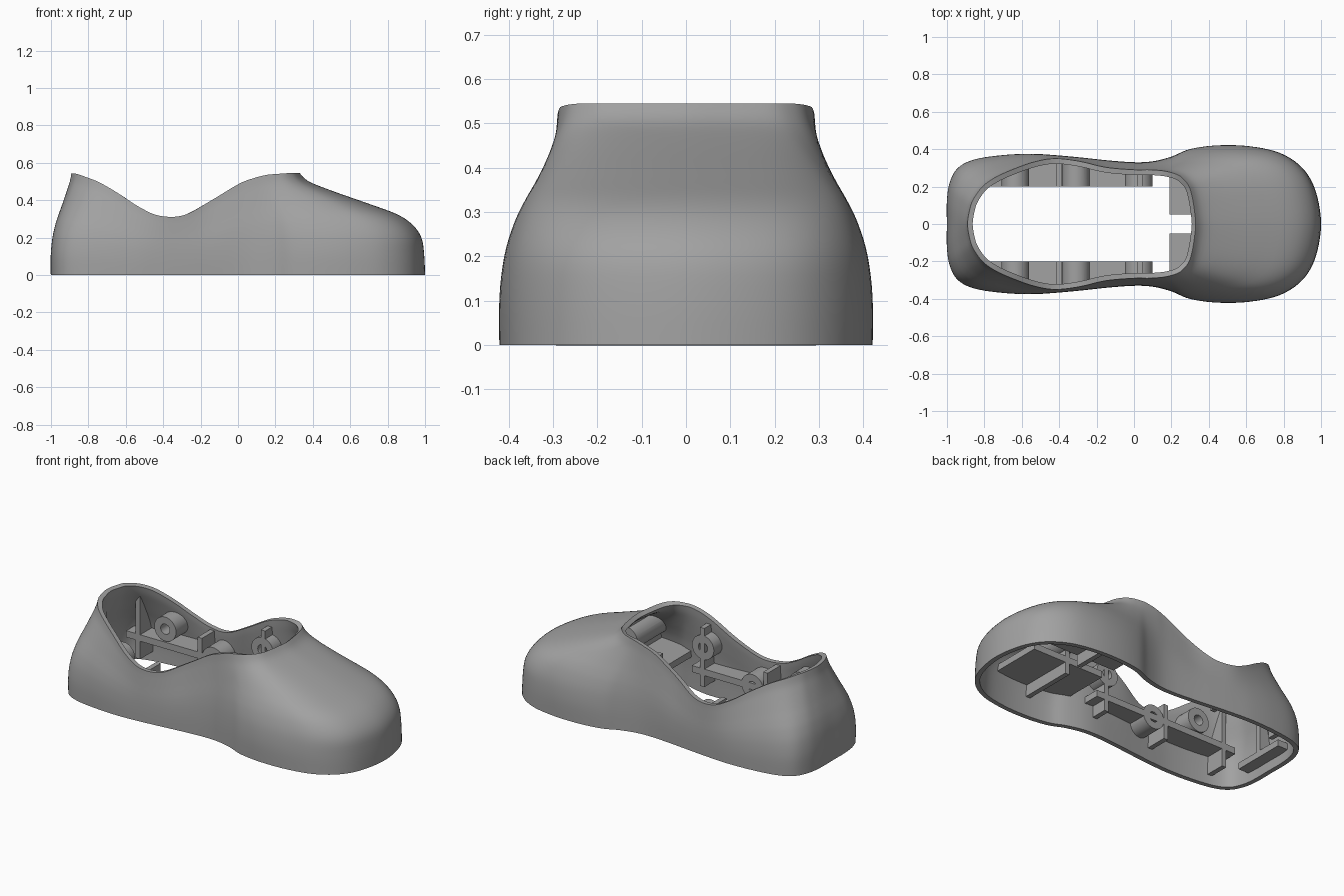
import bpy, bmesh
from mathutils import Vector, Matrix

cube = bpy.data.objects.get("Cube")
if cube:
    bpy.data.objects.remove(cube)

grey = bpy.data.materials.new("mid_grey")
grey.use_nodes = True
grey.diffuse_color = (0.36, 0.36, 0.36, 1)
grey.node_tree.nodes["Principled BSDF"].inputs["Base Color"].default_value = (0.36, 0.36, 0.36, 1)

# Half outline, heel to toe: sole x, sole y, rim x, rim y, rim z
OUTLINE = [
    (-1, 0, -.89, 0, .545), (-1, .12, -.88, .07, .543), (-.985, .22, -.86, .13, .54),
    (-.94, .3, -.81, .2, .523), (-.85, .345, -.74, .25, .495), (-.7, .368, -.64, .295, .437),
    (-.55, .375, -.53, .333, .365), (-.42, .368, -.42, .35, .317), (-.28, .355, -.29, .335, .32),
    (-.14, .34, -.15, .303, .395), (0, .33, 0, .29, .485), (.1, .335, .08, .29, .517),
    (.2, .36, .15, .285, .535), (.3, .4, .2, .275, .54), (.45, .42, .24, .26, .543),
    (.62, .415, .27, .235, .545), (.78, .38, .295, .2, .545), (.9, .3, .31, .15, .545),
    (.97, .18, .322, .08, .545), (1, 0, .33, 0, .545)]
# Wall profile: height fraction, inward fraction at the sides, inward fraction at the toe
PROFILE = [(0, 0, 0), (.2, 0, .007), (.37, .08, .03), (.5, .22, .105), (.6, .38, .23),
           (.7, .56, .45), (.83, .78, .75), (.92, .92, .93), (1, 1, 1)]


def spline(points, steps, mirror_ends=False):
    """Smooth curve through the points; mirrored ends keep it smooth across y = 0."""
    flip = lambda p: tuple(-c if k in (1, 3) else c for k, c in enumerate(p))
    first = flip(points[1]) if mirror_ends else points[0]
    last = flip(points[-2]) if mirror_ends else points[-1]
    pts = [first] + list(points) + [last]
    out = []
    for a, b, c, d in zip(pts, pts[1:], pts[2:], pts[3:]):
        for s in range(steps):
            t = s / steps
            out.append(tuple(q + t / 2 * (r - p + t * (2 * p - 5 * q + 4 * r - e + t * (3 * (q - r) + e - p)))
                             for p, q, r, e in zip(a, b, c, d)))
    return out + [tuple(points[-1])]


def finish(bm, name):
    mesh = bpy.data.meshes.new(name)
    bm.to_mesh(mesh)
    bm.free()
    mesh.materials.append(grey)
    obj = bpy.data.objects.new(name, mesh)
    bpy.context.collection.objects.link(obj)
    return obj


def activate(obj):
    bpy.ops.object.select_all(action='DESELECT')
    obj.select_set(True)
    bpy.context.view_layer.objects.active = obj


def loft(name, inset=0):
    """Wall from sole outline to ankle rim; an inset makes a closed solid inside it."""
    half = spline(OUTLINE, 5, True)
    ring = half + [(p[0], -p[1], p[2], -p[3], p[4]) for p in half[-2:0:-1]]
    bm = bmesh.new()
    rows = []
    for v, side, toe in spline(PROFILE, 4):
        row = []
        for bx, by, rx, ry, rz in ring:
            w = min(max((bx - .3) / .65, 0), 1)
            w = w * w * (3 - 2 * w)
            u = side + (toe - side) * w
            row.append(bm.verts.new((bx + (rx - bx) * u, by + (ry - by) * u, rz * v)))
        rows.append(row)
    n = len(ring)
    for low, high in zip(rows, rows[1:]):
        for i in range(n):
            j = (i + 1) % n
            bm.faces.new((low[i], high[i], high[j], low[j]))
    if inset:
        bm.normal_update()
        for vert in bm.verts:
            vert.co -= vert.normal * inset
        for row in (rows[0], rows[-1]):
            for i in range(n // 2):
                loop = [row[i], row[i + 1], row[n - i - 1], row[(n - i) % n]]
                bm.faces.new(list(dict.fromkeys(loop)))
        bmesh.ops.recalc_face_normals(bm, faces=bm.faces)
    return finish(bm, name)


# Outer shell with an even wall
shell = loft("shoe_shell")
wall = shell.modifiers.new("wall", 'SOLIDIFY')
wall.thickness = .028
wall.offset = -1
activate(shell)
bpy.ops.object.modifier_apply(modifier="wall")
bpy.ops.object.shade_smooth_by_angle(angle=.7)

# Solid that trims the inner parts to the wall
core = loft("trim_core", .014)
core.hide_render = True


def trim(obj, mirrored):
    cut = obj.modifiers.new("trim", 'BOOLEAN')
    cut.operation = 'INTERSECT'
    cut.solver = 'EXACT'
    cut.object = core
    activate(obj)
    bpy.ops.object.modifier_apply(modifier="trim")
    if mirrored:
        obj.modifiers.new("mirror", 'MIRROR').use_axis = (False, True, False)
        bpy.ops.object.modifier_apply(modifier="mirror")
    bpy.ops.object.shade_smooth_by_angle(angle=.6)


def box(name, x, y, z, mirrored=True):
    bm = bmesh.new()
    bmesh.ops.create_cube(bm, size=1)
    low, high = Vector((x[0], y[0], z[0])), Vector((x[1], y[1], z[1]))
    for vert in bm.verts:
        vert.co = (low + high) / 2 + Matrix.Diagonal(high - low) @ vert.co
    trim(finish(bm, name), mirrored)


def boss(name, x, y, z, radius=.074):
    """Round post from the wall with a blind screw hole in its inner end."""
    bm = bmesh.new()
    turn = Matrix.Translation((x, y + .25, z)) @ Matrix.Rotation(1.5707963, 4, 'X')
    bmesh.ops.create_cone(bm, cap_ends=True, segments=40, radius1=radius, radius2=radius,
                          depth=.5, matrix=turn)
    cap = min(bm.faces, key=lambda f: f.calc_center_median().y)
    bmesh.ops.inset_region(bm, faces=[cap], thickness=radius * .58)
    hole = bmesh.ops.extrude_discrete_faces(bm, faces=[cap])["faces"][0]
    bmesh.ops.translate(bm, verts=hole.verts, vec=(0, .09, 0))
    trim(finish(bm, name), True)


SIDE = (.2, .5)
TOE = (.05, .5)

# Long side shelves and their upright ribs
box("side_shelf", (-.9, .1), SIDE, (.17, .21))
for name, x, low, high in (("heel_rib", -.82, .06, .46), ("middle_rib", -.4, .08, .3),
                           ("waist_rib", .03, .1, .46)):
    box(name, (x - .015, x + .015), SIDE, (low, high))

# Side screw posts
boss("heel_post", -.635, .2, .29)
boss("middle_post", -.31, .2, .19)
boss("waist_post", .025, .2, .34)

# Toe shelf, rib and post
box("toe_shelf", (.19, .68), TOE, (.19, .23))
box("toe_rib", (.425, .455), TOE, (.12, .5))
boss("toe_post", .44, .05, .34)

# Heel bar and centre rib
box("heel_bar", (-1, -.9), (-.17, .17), (.06, .1), False)
box("heel_centre_rib", (-1, -.9), (-.015, .015), (.06, .42), False)

bpy.data.objects.remove(core)
